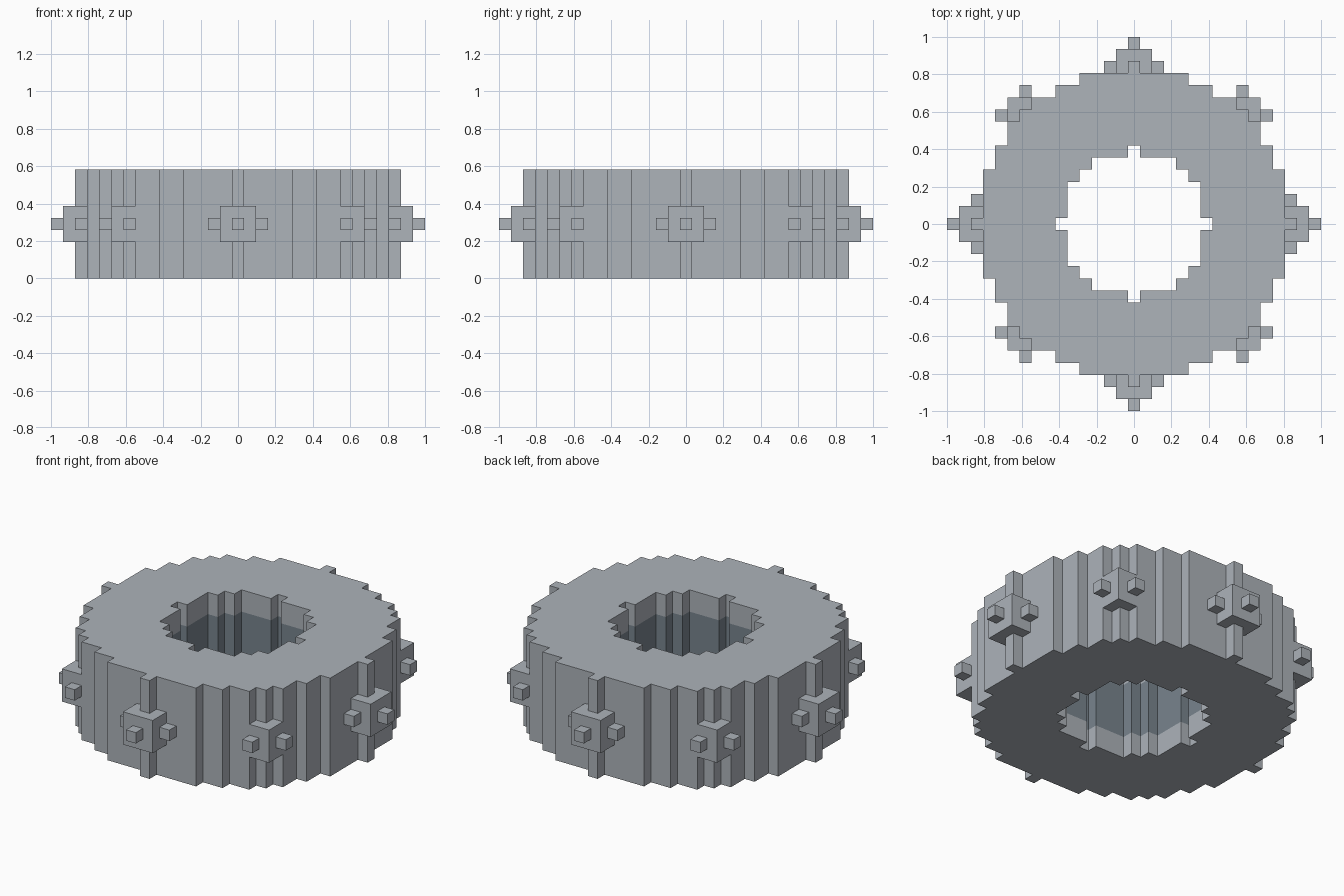
import bpy, bmesh, math
from mathutils import Matrix, Vector

if "Cube" in bpy.data.objects:
    bpy.data.objects.remove(bpy.data.objects["Cube"], do_unlink=True)

U = 2 / 31          # one block unit
H = 9               # ring height in units


def material(name, rgb):
    m = bpy.data.materials.new(name)
    m.use_nodes = True
    col = (*rgb, 1)
    m.diffuse_color = col
    m.node_tree.nodes["Principled BSDF"].inputs["Base Color"].default_value = col
    return m


GREY = material("light grey", (0.418, 0.451, 0.491))
SLATE = material("slate blue grey", (0.188, 0.231, 0.270))


def finish(bm, name, mats):
    bmesh.ops.recalc_face_normals(bm, faces=bm.faces)
    me = bpy.data.meshes.new(name)
    bm.to_mesh(me)
    bm.free()
    for m in mats:
        me.materials.append(m)
    ob = bpy.data.objects.new(name, me)
    bpy.context.collection.objects.link(ob)
    return ob


def full_outline(quarter):
    """Repeat a quarter outline four times around the z axis."""
    pts = []
    for k in range(4):
        for x, y in quarter:
            for _ in range(k):
                x, y = -y, x
            pts.append((x, y))
    return pts


def wall(bm, pts, levels, band=None):
    """Stack wall strips along an outline; return bottom and top loops."""
    loops = [[bm.verts.new((x * U, y * U, z * U)) for x, y in pts] for z in levels]
    n = len(pts)
    for s in range(len(levels) - 1):
        a, b = loops[s], loops[s + 1]
        for i in range(n):
            j = (i + 1) % n
            f = bm.faces.new((a[i], a[j], b[j], b[i]))
            f.material_index = 1 if s == band else 0
    return loops[0], loops[-1]


# Stepped ring with a coloured band inside the hole
outer_quarter = [(13.5, -.5), (13.5, .5), (12.5, .5), (12.5, 4.5), (11.5, 4.5),
                 (11.5, 6.5), (10.5, 6.5), (10.5, 8.5), (9.5, 8.5), (9.5, 9.5),
                 (8.5, 9.5), (8.5, 10.5), (6.5, 10.5), (6.5, 11.5), (4.5, 11.5),
                 (4.5, 12.5), (.5, 12.5)]
hole_quarter = [(6.5, -.5), (6.5, .5), (5.5, .5), (5.5, 3.5), (4.5, 3.5),
                (4.5, 4.5), (3.5, 4.5), (3.5, 5.5), (.5, 5.5)]
bm = bmesh.new()
outer = wall(bm, full_outline(outer_quarter), (0, H))
inner = wall(bm, full_outline(hole_quarter), (0, 2, 7, H), band=1)
for side in range(2):
    edges = []
    for loop in (outer[side], inner[side]):
        edges += [bm.edges.get((loop[i - 1], loop[i])) for i in range(len(loop))]
    bmesh.ops.triangle_fill(bm, use_beauty=True, use_dissolve=False, edges=edges,
                            normal=(0, 0, 1 if side else -1))
finish(bm, "ring_body", [GREY, SLATE])


def boxes(name, specs, turn):
    """Join boxes given as (min corner, max corner) in units, turned about z."""
    bm = bmesh.new()
    for lo, hi in specs:
        lo, hi = Vector(lo) * U, Vector(hi) * U
        mat = Matrix.Translation((lo + hi) / 2) @ Matrix.Diagonal((*(hi - lo), 1))
        bmesh.ops.create_cube(bm, size=1, matrix=mat)
    bmesh.ops.rotate(bm, verts=bm.verts, cent=(0, 0, 0),
                     matrix=Matrix.Rotation(turn, 3, 'Z'))
    finish(bm, name, [GREY])


# Pods: one on each side and one on each diagonal, with small stubs
side_pod = [((12.5, -1.5, 3), (14.5, 1.5, 6)),
            ((14.5, -.5, 4), (15.5, .5, 5)),
            ((12.5, 1.5, 4), (13.5, 2.5, 5)),
            ((12.5, -2.5, 4), (13.5, -1.5, 5))]
corner_pod = [((8.5, 8.5, 3), (10.5, 10.5, 6)),
              ((10.5, 8.5, 4), (11.5, 9.5, 5)),
              ((8.5, 10.5, 4), (9.5, 11.5, 5))]
side_names = ("left", "back", "right", "front")
corner_names = ("back_left", "back_right", "front_right", "front_left")
for k in range(4):
    boxes("pod_" + side_names[k], side_pod, k * math.pi / 2)
    boxes("pod_" + corner_names[k], corner_pod, k * math.pi / 2)
